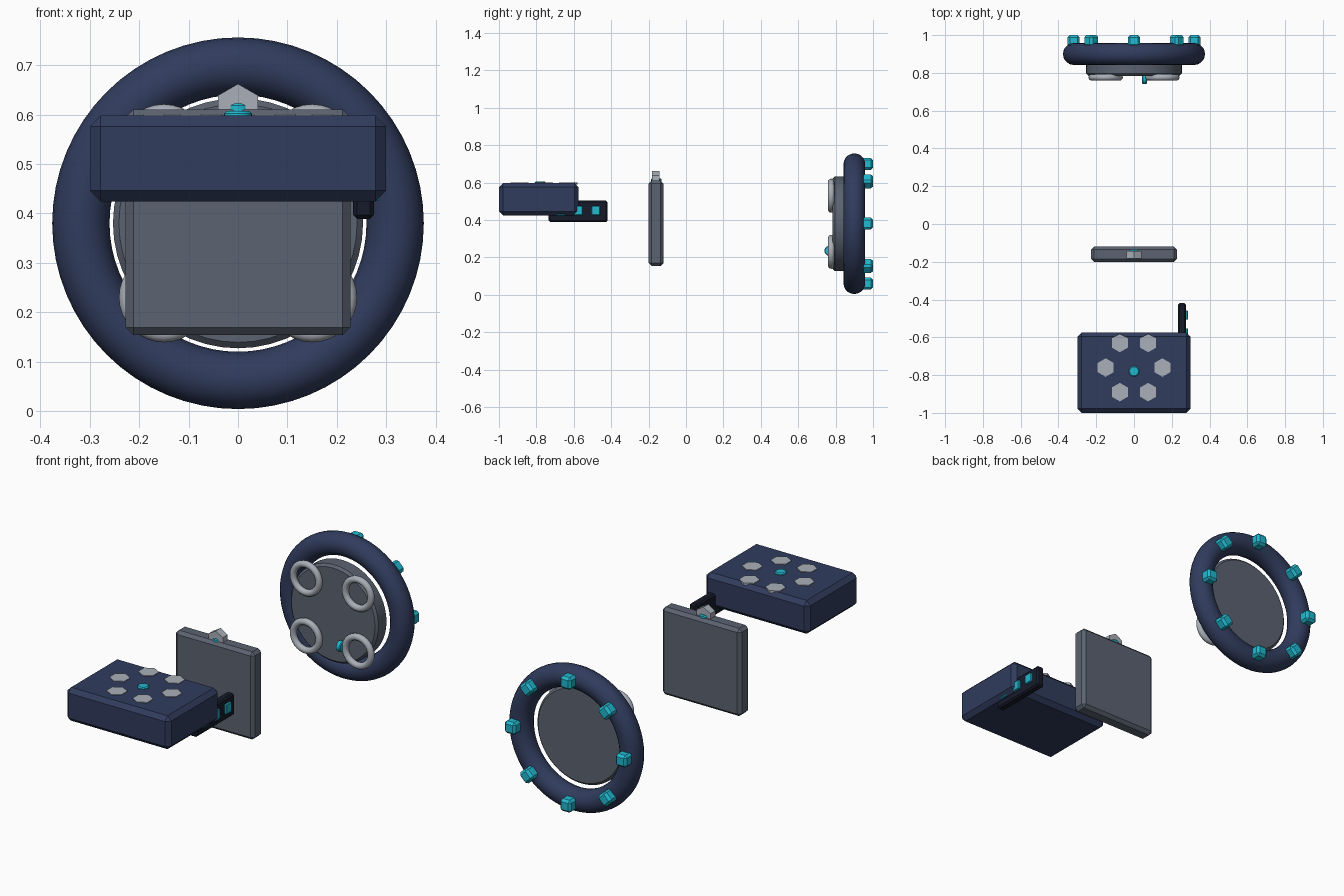
import bpy
from math import pi, sin, cos, radians

if "Cube" in bpy.data.objects:
    bpy.data.objects.remove(bpy.data.objects["Cube"])


def material(name, r, g, b):
    m = bpy.data.materials.new(name)
    m.diffuse_color = (r, g, b, 1)
    m.use_nodes = True
    m.node_tree.nodes["Principled BSDF"].inputs["Base Color"].default_value = m.diffuse_color
    return m


NAVY = material("navy", 0.03, 0.045, 0.11)
SLATE = material("slate", 0.105, 0.125, 0.165)
SILVER = material("silver", 0.40, 0.43, 0.48)
CYAN = material("cyan", 0.016, 0.48, 0.63)
DARK = material("dark", 0.008, 0.011, 0.024)

ALONG_Y = (pi / 2, 0, 0)
ALONG_X = (0, pi / 2, 0)


def finish(name, mat, bevel=0.0, smooth=False):
    o = bpy.context.object
    o.name = name
    o.data.materials.append(mat)
    if smooth:
        bpy.ops.object.shade_smooth_by_angle(angle=radians(35))
    if bevel:
        b = o.modifiers.new("edge_bevel", "BEVEL")
        b.width = bevel
        b.segments = 1
        b.limit_method = "ANGLE"
        b.angle_limit = radians(40)
    return o


def box(name, mat, loc, size, bevel, rot=(0, 0, 0)):
    bpy.ops.mesh.primitive_cube_add(size=1, location=loc, rotation=rot)
    o = bpy.context.object
    o.scale = size
    bpy.ops.object.transform_apply(location=False, rotation=False, scale=True)
    return finish(name, mat, bevel)


def cylinder(name, mat, loc, radius, depth, sides, bevel=0.0, rot=(0, 0, 0)):
    bpy.ops.mesh.primitive_cylinder_add(vertices=sides, radius=radius, depth=depth,
                                        location=loc, rotation=rot)
    return finish(name, mat, bevel, smooth=sides > 8)


def torus(name, mat, loc, major, minor, segs, minor_segs):
    bpy.ops.mesh.primitive_torus_add(major_segments=segs, minor_segments=minor_segs,
                                     major_radius=major, minor_radius=minor,
                                     location=loc, rotation=ALONG_Y)
    o = finish(name, mat)
    bpy.ops.object.shade_smooth()
    return o


# Rear ring with its inner disc
RZ = 0.38
torus("outer_ring", NAVY, (0, 0.90, RZ), 0.318, 0.058, 64, 20)
cylinder("ring_disc", SLATE, (0, 0.829, RZ), 0.253, 0.09, 48, 0.012, ALONG_Y)

# Eight cube nubs on the back of the ring
for i in range(8):
    a = i * pi / 4
    box(f"ring_nub_{i}", CYAN, (0.32 * cos(a), 0.969, RZ + 0.32 * sin(a)),
        (0.064, 0.062, 0.064), 0.012, (0, -a, 0))

# Four small rings and an indicator on the disc front
for sx in (-1, 1):
    for sz in (-1, 1):
        torus(f"small_ring_{sx}_{sz}", SILVER, (sx * 0.15, 0.776, RZ + sz * 0.15),
              0.074, 0.017, 32, 12)
cylinder("disc_indicator", CYAN, (0.056, 0.767, 0.235), 0.027, 0.025, 24, 0.004, ALONG_X)

# Middle upright panel with button and hex knob on top
box("panel", SLATE, (0, -0.16, 0.382), (0.455, 0.08, 0.457), 0.016)
cylinder("panel_button", CYAN, (0, -0.16, 0.611), 0.028, 0.024, 24, 0.005)
cylinder("panel_hex_knob", SILVER, (0, -0.163, 0.615), 0.047, 0.04, 6, 0, ALONG_Y)

# Front case with hex tiles and a centre button
box("case", NAVY, (0, -0.787, 0.511), (0.6, 0.425, 0.174), 0.022)
for i in range(6):
    a = i * pi / 3
    cylinder(f"hex_tile_{i}", SILVER, (0.15 * cos(a), -0.76 + 0.13 / 0.866 * sin(a), 0.595),
             0.049, 0.012, 6)
cylinder("case_button", CYAN, (0, -0.78, 0.598), 0.028, 0.018, 24, 0.005)

# Side bar with three square lights
box("side_bar", DARK, (0.254, -0.577, 0.446), (0.042, 0.315, 0.114), 0.008)
for i, y in enumerate((-0.67, -0.577, -0.482)):
    box(f"bar_light_{i}", CYAN, (0.277, y, 0.45), (0.02, 0.046, 0.05), 0.003)
